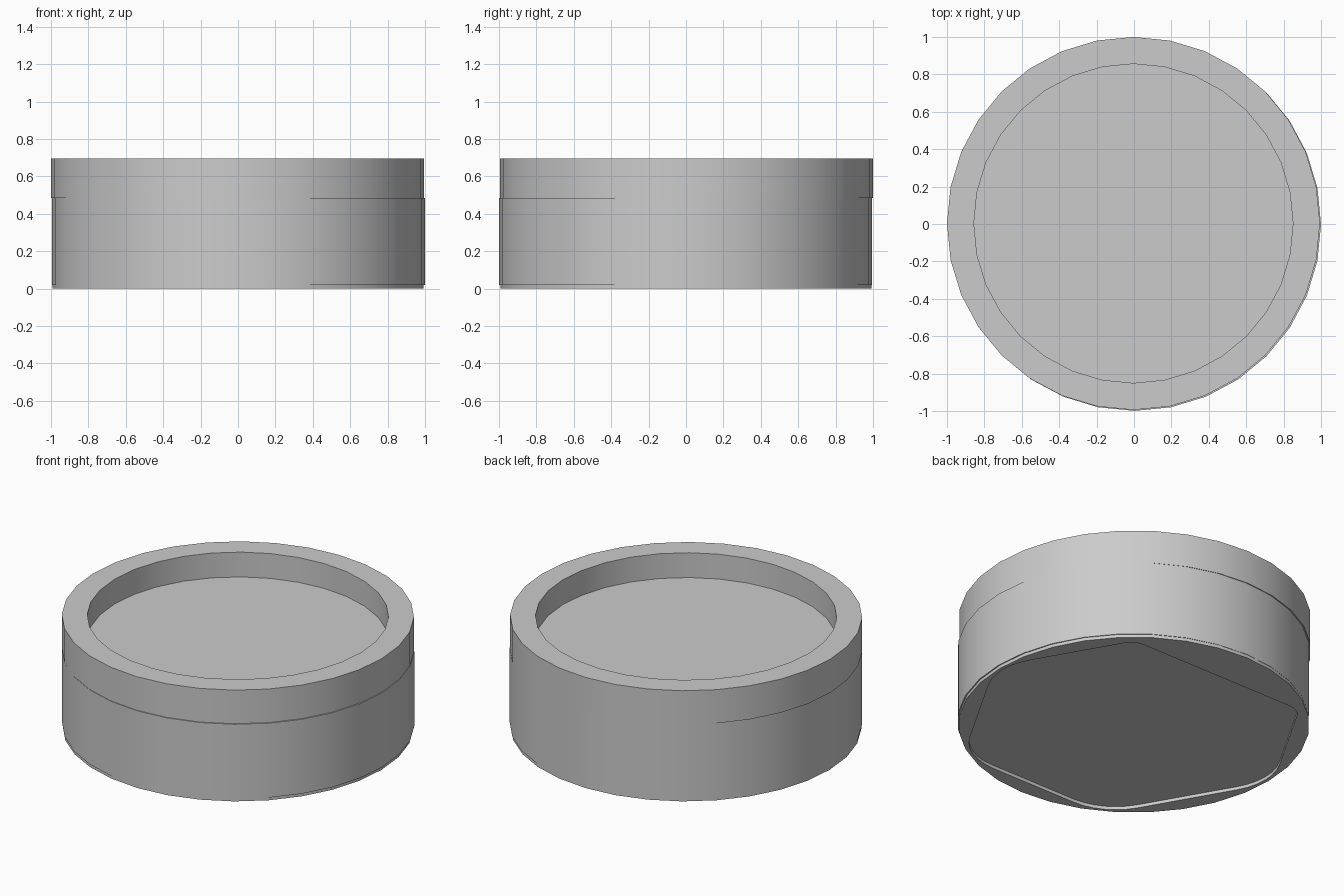
import bpy, bmesh
from math import sin, cos, tan, pi, radians

cube = bpy.data.objects.get("Cube")
if cube:
    bpy.data.objects.remove(cube, do_unlink=True)

grey = bpy.data.materials.new("plain grey")
grey.use_nodes = True
GREY = (0.6, 0.6, 0.6, 1)
grey.diffuse_color = GREY
grey.node_tree.nodes["Principled BSDF"].inputs["Base Color"].default_value = GREY

SIDES = 32


def finish(bm, name):
    bmesh.ops.recalc_face_normals(bm, faces=bm.faces[:])
    mesh = bpy.data.meshes.new(name)
    bm.to_mesh(mesh)
    bm.free()
    ob = bpy.data.objects.new(name, mesh)
    mesh.materials.append(grey)
    bpy.context.collection.objects.link(ob)
    bpy.ops.object.select_all(action='DESELECT')
    ob.select_set(True)
    bpy.context.view_layer.objects.active = ob
    bpy.ops.object.shade_smooth_by_angle(angle=radians(30))
    return ob


def circle(r, n=SIDES):
    return [(r * cos(2 * pi * i / n), r * sin(2 * pi * i / n)) for i in range(n)]


def lathe(name, profile, centre):
    """Stack circles of (radius, z) and cap both ends."""
    bm = bmesh.new()
    rings = [[bm.verts.new((x + centre[0], y + centre[1], z)) for x, y in circle(r)]
             for r, z in profile]
    for a, b in zip(rings, rings[1:]):
        for i in range(SIDES):
            j = (i + 1) % SIDES
            bm.faces.new((a[i], a[j], b[j], b[i]))
    bm.faces.new(rings[0])
    bm.faces.new(rings[-1])
    return finish(bm, name)


def rounded_hexagon(steps=6):
    """Hexagon with one side pulled in towards the centre, corners filleted."""
    pts = []
    dist = [0.73] + [0.89] * 5
    for k in range(6):
        a, b = radians(90 + 60 * k), radians(150 + 60 * k)
        r = 0.12 if k in (0, 5) else 0.37
        d1, d2 = dist[k] - r, dist[(k + 1) % 6] - r
        # fillet centre: where the two sides, moved inwards by r, meet
        s = (d2 - d1 * cos(b - a)) / sin(b - a)
        cx, cy = d1 * cos(a) - s * sin(a), d1 * sin(a) + s * cos(a)
        for i in range(steps + 1):
            t = a + (b - a) * i / steps
            pts.append((cx + r * cos(t), cy + r * sin(t)))
    return pts


# Main body and the rim with its round recess
lathe("lower_body", [(0.997, 0.02), (0.997, 0.485)], (0.003, -0.002))
lathe("upper_rim", [(0.997, 0.485), (0.997, 0.695), (0.853, 0.695), (0.853, 0.54)],
      (-0.003, 0.003))

# Thin base plate with the rounded hexagonal opening
bm = bmesh.new()
for pts in (circle(0.993), rounded_hexagon()):
    loop = [bm.verts.new((x, y, 0)) for x, y in pts]
    for i, v in enumerate(loop):
        bm.edges.new((v, loop[(i + 1) % len(loop)]))
bmesh.ops.triangle_fill(bm, use_beauty=True, use_dissolve=False, edges=bm.edges[:])
extruded = bmesh.ops.extrude_face_region(bm, geom=bm.faces[:], use_keep_orig=True)
top = [g for g in extruded["geom"] if isinstance(g, bmesh.types.BMVert)]
bmesh.ops.translate(bm, verts=top, vec=(0, 0, 0.02))
finish(bm, "base_plate")
